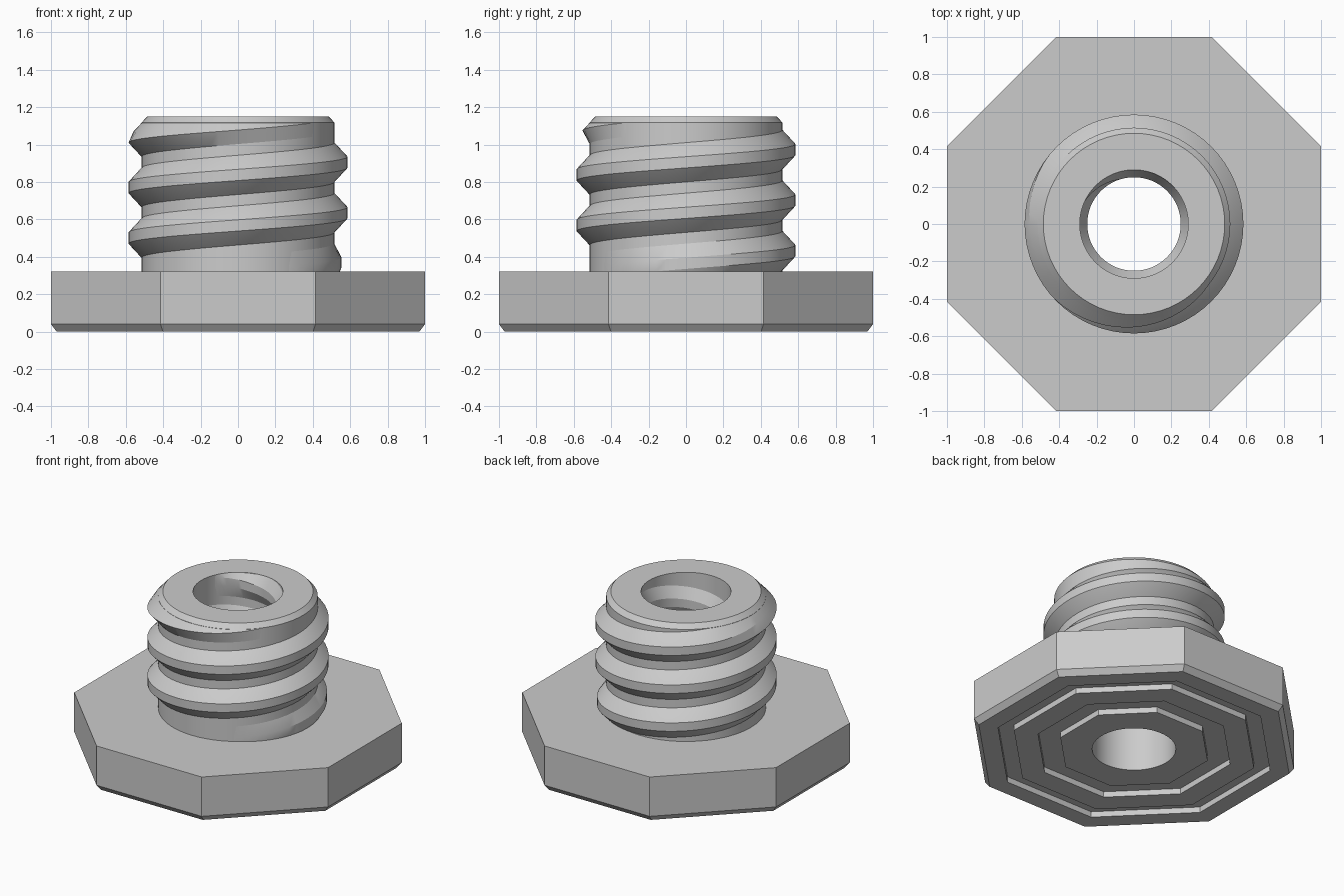
import bpy
import bmesh
from math import sin, cos, pi, radians

SEGS = 64
PITCH = 0.27
TOP = 1.15
HEAD_TOP = 0.32

cube = bpy.data.objects.get("Cube")
if cube:
    bpy.data.objects.remove(cube, do_unlink=True)

grey = bpy.data.materials.new("light grey")
grey.use_nodes = True
colour = (0.6, 0.6, 0.6, 1)
grey.diffuse_color = colour
grey.node_tree.nodes["Principled BSDF"].inputs["Base Color"].default_value = colour


def finish(bm, name):
    """Turn a bmesh into a smooth object with crisp edges."""
    bmesh.ops.recalc_face_normals(bm, faces=bm.faces)
    mesh = bpy.data.meshes.new(name)
    bm.to_mesh(mesh)
    bm.free()
    mesh.materials.append(grey)
    obj = bpy.data.objects.new(name, mesh)
    bpy.context.collection.objects.link(obj)
    bpy.ops.object.select_all(action='DESELECT')
    obj.select_set(True)
    bpy.context.view_layer.objects.active = obj
    bpy.ops.object.shade_smooth_by_angle(angle=radians(20))
    return obj


def octagon(angle):
    """Distance to an octagon's edge for a unit apothem."""
    side = pi / 4
    return 1 / cos((angle + side / 2) % side - side / 2)


def bridge(bm, a, b):
    n = len(a)
    for i in range(n):
        j = (i + 1) % n
        bm.faces.new((a[i], a[j], b[j], b[i]))


def make_body(name, profile):
    """Sweep a closed profile; each point is round or octagonal."""
    bm = bmesh.new()
    rings = []
    for r, z, eight_sided in profile:
        ring = []
        for i in range(SEGS):
            a = 2 * pi * i / SEGS
            d = r * octagon(a) if eight_sided else r
            ring.append(bm.verts.new((d * cos(a), d * sin(a), z)))
        rings.append(ring)
    for k in range(len(rings)):
        bridge(bm, rings[k - 1], rings[k])
    finish(bm, name)


def make_thread(name, base, crest, mid_z, start, end, ramp_in, ramp_out, limit):
    """Sweep a trapezoid along a helix; start and end count full turns."""
    bm = bmesh.new()
    sink = 0.02 if crest > base else -0.02
    half_crest, half_base = 0.03, 0.105
    steps = round((end - start) * SEGS)
    rows = []
    for i in range(steps + 1):
        turn = start + i / SEGS
        a = 2 * pi * turn
        grow = min(1, (turn - start) / ramp_in, (end - turn) / ramp_out)
        tip = base - sink + (crest - base + sink) * max(grow, 0.01)
        section = [(base - sink, -half_base - 0.015), (base, -half_base),
                   (crest, -half_crest), (crest, half_crest),
                   (base, half_base), (base - sink, half_base + 0.015)]
        row = []
        for r, dz in section:
            z = min(mid_z + PITCH * turn + dz, TOP - 0.002)
            r = min(r, tip) if crest > base else max(r, tip)
            r = limit(r, z)
            row.append(bm.verts.new((r * cos(a), r * sin(a), z)))
        rows.append(row)
    for a, b in zip(rows, rows[1:]):
        bridge(bm, a, b)
    bm.faces.new(rows[0])
    bm.faces.new(rows[-1])
    finish(bm, name)


# Octagonal head with two grooves below, round shank and through bore
make_body("head_and_shank", [
    (0.27, 0, False),
    (0.46, 0, True), (0.46, 0.04, True), (0.6, 0.04, True), (0.6, 0, True),
    (0.75, 0, True), (0.75, 0.04, True), (0.85, 0.04, True), (0.85, 0, True),
    (0.97, 0, True), (1, 0.04, True), (1, HEAD_TOP, True),
    (0.515, HEAD_TOP, False), (0.515, 1.118, False), (0.485, TOP, False),
    (0.29, TOP, False), (0.29, HEAD_TOP, False), (0.27, HEAD_TOP, False)])

# Outer thread, trimmed by the cone at the tip of the shank
make_thread("outer_thread", 0.515, 0.585, 0.635, -1.25, 2.0, 0.4, 0.2,
            lambda r, z: min(r, 0.483 + (TOP - z) * 0.95))

# Inner thread in the bore, opening out towards the rim
make_thread("inner_thread", 0.29, 0.25, 0.715, -1.25, 1.5, 0.2, 0.2,
            lambda r, z: max(r, 0.292 - (TOP - z)))
